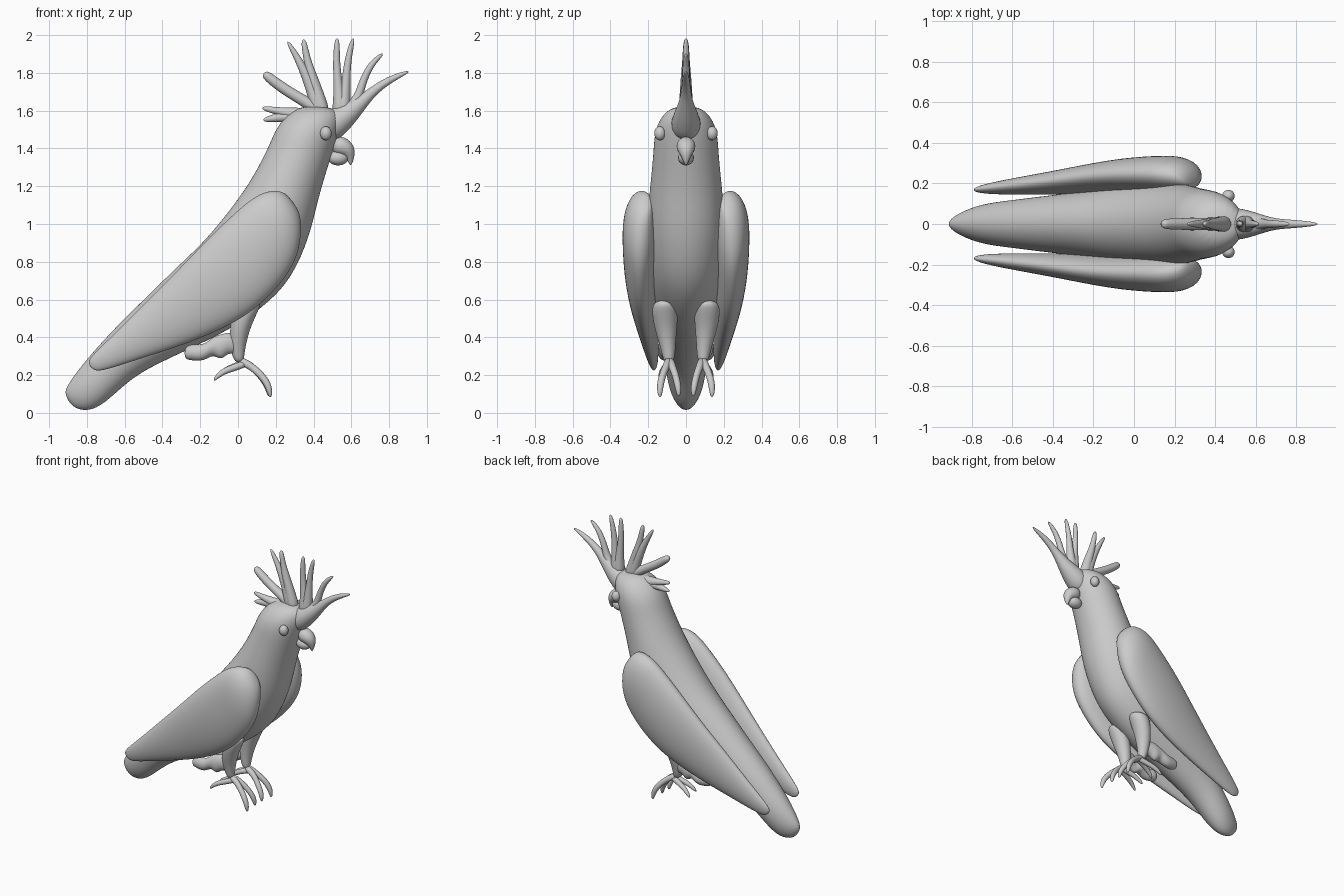
import bpy, bmesh, math
from mathutils import Vector


def loft(name, sections, n=16, side=1):
    """Skin ellipses; each is (xa, za, xb, zb, y_centre, y_half_width)."""
    bm = bmesh.new()
    rings = []
    for xa, za, xb, zb, yc, hw in sections:
        ring = []
        for i in range(n):
            t = 2 * math.pi * i / n
            k = (1 + math.cos(t)) / 2
            ring.append(bm.verts.new((xb + (xa - xb) * k,
                                      side * (yc + hw * math.sin(t)),
                                      zb + (za - zb) * k)))
        rings.append(ring)
    for r, s in zip(rings, rings[1:]):
        for i in range(n):
            j = (i + 1) % n
            bm.faces.new((r[i], r[j], s[j], s[i]))
    bm.faces.new(rings[0])
    bm.faces.new(rings[-1])
    bmesh.ops.recalc_face_normals(bm, faces=bm.faces[:])
    me = bpy.data.meshes.new(name)
    bm.to_mesh(me)
    bm.free()
    for p in me.polygons:
        p.use_smooth = True
    ob = bpy.data.objects.new(name, me)
    bpy.context.collection.objects.link(ob)
    sub = ob.modifiers.new("smooth", 'SUBSURF')
    sub.levels = sub.render_levels = 2
    return ob


def tube(name, pts, n=8, side=1, flat=1.0):
    """Tapered tube through (x, y, z, radius) points."""
    secs = []
    for i, (x, y, z, r) in enumerate(pts):
        p, q = pts[max(i - 1, 0)], pts[min(i + 1, len(pts) - 1)]
        d = Vector((q[0] - p[0], q[2] - p[2])).normalized()
        nx, nz = -d.y * r, d.x * r
        secs.append((x + nx, z + nz, x - nx, z - nz, y, r * flat))
    return loft(name, secs, n, side)


def ball(name, loc, scale):
    bpy.ops.mesh.primitive_uv_sphere_add(segments=20, ring_count=12, location=loc)
    ob = bpy.context.object
    ob.name = name
    ob.scale = scale
    bpy.ops.object.shade_smooth()


# Body from tail tip to crown
loft("body", [
    (-.92, .10, -.88, .03, 0, .015),
    (-.905, .15, -.80, .005, 0, .055),
    (-.80, .29, -.71, .04, 0, .10),
    (-.63, .475, -.56, .19, 0, .12),
    (-.49, .61, -.38, .28, 0, .14),
    (-.31, .79, -.07, .42, 0, .17),
    (-.20, .89, .13, .55, 0, .20),
    (-.08, 1.03, .285, .70, 0, .21),
    (.04, 1.19, .385, .94, 0, .205),
    (.11, 1.31, .425, 1.13, 0, .19),
    (.165, 1.42, .48, 1.31, 0, .175),
    (.20, 1.51, .525, 1.45, 0, .17),
    (.26, 1.58, .55, 1.54, 0, .14),
    (.34, 1.63, .53, 1.62, 0, .075)], 20)

# Forehead and crest feathers
tube("forehead_feather", [(.44, 0, 1.48, .10), (.55, 0, 1.56, .08), (.64, 0, 1.63, .045),
                          (.71, 0, 1.70, .027), (.80, 0, 1.765, .022), (.91, 0, 1.81, .008)])
crest = [
    [(.54, 1.57, .05), (.63, 1.64, .03), (.655, 1.74, .022), (.70, 1.845, .02), (.77, 1.905, .01)],
    [(.55, 1.58, .05), (.56, 1.65, .04), (.572, 1.75, .025), (.58, 1.87, .02), (.612, 1.99, .013)],
    [(.54, 1.57, .05), (.54, 1.65, .04), (.53, 1.74, .026), (.52, 1.86, .02), (.525, 1.99, .016)],
    [(.45, 1.57, .05), (.43, 1.66, .038), (.395, 1.77, .032), (.365, 1.87, .02), (.345, 1.985, .017)],
    [(.43, 1.58, .045), (.41, 1.66, .038), (.365, 1.78, .03), (.315, 1.88, .02), (.26, 1.97, .01)],
    [(.46, 1.58, .045), (.37, 1.64, .032), (.25, 1.71, .032), (.17, 1.77, .03), (.135, 1.80, .022)],
    [(.38, 1.57, .05), (.28, 1.585, .035), (.20, 1.60, .02), (.125, 1.615, .014)],
    [(.36, 1.56, .05), (.26, 1.57, .03), (.19, 1.56, .024), (.13, 1.55, .01)]]
for i, f in enumerate(crest):
    tube(f"crest_feather_{i + 1}", [(x, 0, z, r) for x, z, r in f])

# Hooked beak
tube("upper_beak", [(.50, 0, 1.425, .04), (.545, 0, 1.415, .056), (.585, 0, 1.39, .045),
                    (.597, 0, 1.35, .022), (.595, 0, 1.31, .005)], 12)
ball("lower_beak", (.53, 0, 1.35), (.055, .042, .04))

toes = [
    [(.0, .09, .28, .026), (.06, .10, .255, .022), (.125, .125, .20, .021),
     (.165, .138, .14, .021), (.172, .138, .08, .009)],
    [(.0, .085, .28, .026), (.07, .075, .25, .022), (.12, .055, .20, .02),
     (.16, .042, .14, .02), (.165, .038, .085, .009)],
    [(.05, .095, .265, .022), (-.02, .11, .24, .02), (-.09, .13, .215, .018), (-.13, .14, .17, .008)],
    [(.05, .085, .265, .022), (-.01, .075, .25, .02), (-.08, .06, .22, .018), (-.12, .05, .18, .008)]]

for side, tag in ((1, "left"), (-1, "right")):
    ball(f"{tag}_eye", (.465, side * .138, 1.48), (.031, .03, .037))
    # Folded wing, shoulder to tip
    loft(f"{tag}_wing", [
        (.26, 1.16, .32, 1.08, .215, .03),
        (.20, 1.185, .34, 1.0, .235, .065),
        (.11, 1.165, .33, .87, .245, .09),
        (.02, 1.10, .285, .75, .245, .095),
        (-.15, .94, .16, .60, .242, .09),
        (-.30, .78, .0, .475, .228, .08),
        (-.46, .62, -.26, .365, .205, .062),
        (-.65, .425, -.52, .285, .185, .042),
        (-.77, .31, -.70, .225, .172, .025),
        (-.80, .265, -.765, .22, .168, .008)], 16, side)
    # Thigh, shank and toes
    loft(f"{tag}_leg", [
        (-.02, .60, .13, .60, .11, .06), (-.035, .53, .115, .55, .112, .074),
        (-.045, .44, .07, .46, .108, .062), (-.045, .36, .045, .37, .098, .045),
        (-.035, .31, .035, .31, .092, .036), (-.015, .265, .03, .265, .09, .025)], 12, side)
    for i, t in enumerate(toes):
        tube(f"{tag}_toe_{i + 1}", t, 8, side)
    # Ragged tuft of down behind the leg
    loft(f"{tag}_leg_tuft", [
        (-.285, .35, -.285, .285, .11, .025), (-.24, .37, -.25, .275, .10, .045),
        (-.18, .36, -.18, .27, .12, .035), (-.13, .41, -.13, .31, .095, .05),
        (-.09, .42, -.09, .27, .115, .035), (-.05, .43, -.05, .32, .10, .04),
        (.0, .42, .0, .30, .10, .03)], 10, side)
